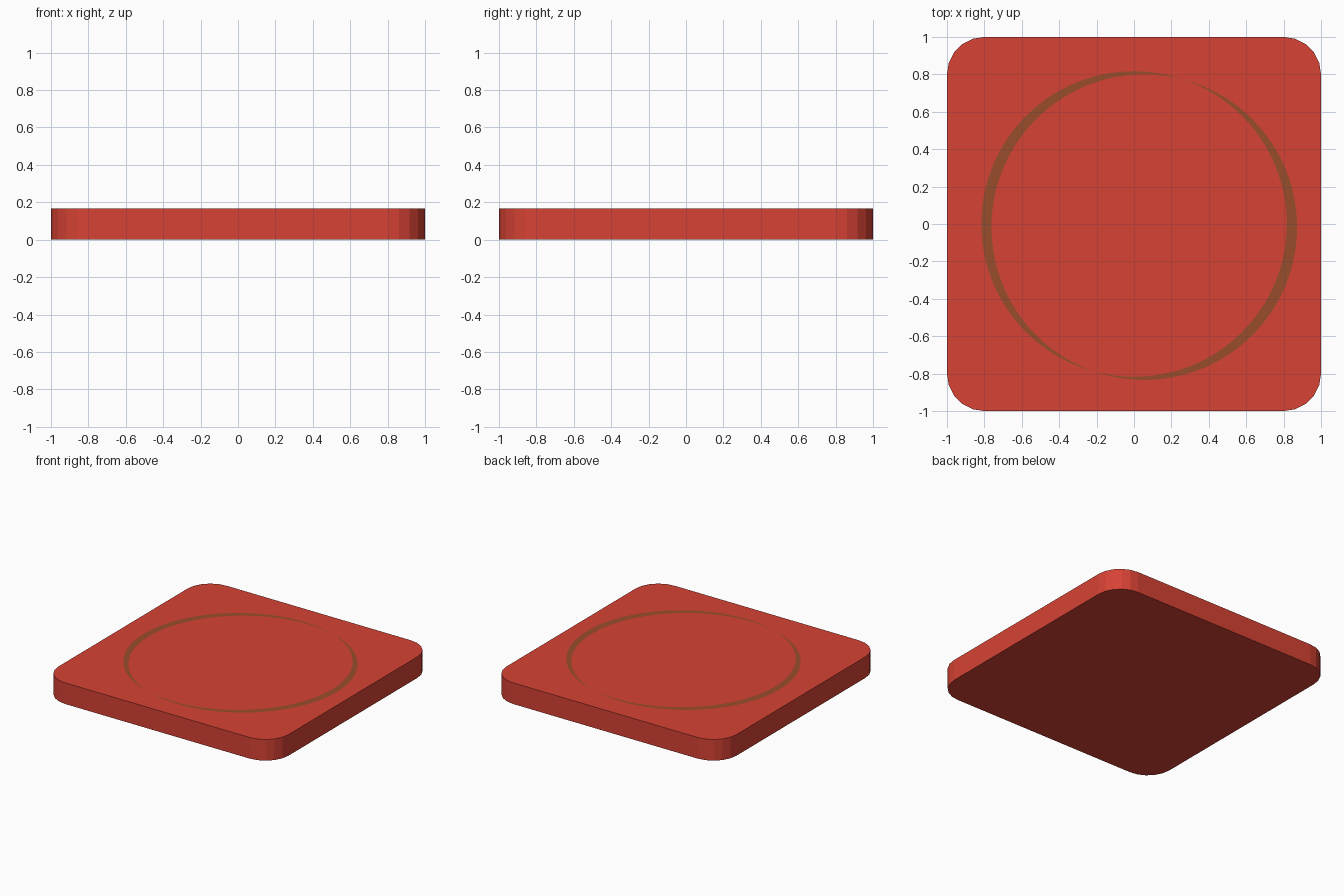
import bpy, bmesh
from math import sin, cos, pi, atan2, acos, hypot

if "Cube" in bpy.data.objects:
    bpy.data.objects.remove(bpy.data.objects["Cube"])

H = 0.167


def make_object(name, verts, faces, color):
    mesh = bpy.data.meshes.new(name)
    mesh.from_pydata(verts, [], faces)
    mat = bpy.data.materials.new(name + "_color")
    mat.diffuse_color = color
    mat.use_nodes = True
    mat.node_tree.nodes["Principled BSDF"].inputs["Base Color"].default_value = mat.diffuse_color
    mesh.materials.append(mat)
    obj = bpy.data.objects.new(name, mesh)
    bpy.context.collection.objects.link(obj)
    return obj


# Coaster body: rounded square extruded upward
R, SEG = 0.2, 5
outline = []
for q, (sx, sy) in enumerate([(1, 1), (-1, 1), (-1, -1), (1, -1)]):
    for i in range(SEG + 1):
        a = (q + i / SEG) * pi / 2
        outline.append((sx * (1 - R) + R * cos(a), sy * (1 - R) + R * sin(a)))
n = len(outline)
verts = [(x, y, z) for z in (0, H - 0.001) for x, y in outline]
faces = [list(range(n))[::-1], list(range(n, 2 * n))]
faces += [(i, (i + 1) % n, n + (i + 1) % n, n + i) for i in range(n)]
make_object("coaster_body", verts, faces, (0.68, 0.055, 0.035, 1))


# Cup stain: two crescents left between a pair of offset circles
RAD = 0.817
DX, DY = 0.055, -0.017
D = hypot(DX, DY)
DIR = atan2(DY, DX)


def crescent(name, side, steps=48):
    # local frame: u along the offset, midway between the circle centres
    tip = acos(D / 2 / RAD)
    verts = []
    for i in range(steps + 1):
        t = -1 + 2 * i / steps
        for shift, span in ((D / 2, pi - tip), (-D / 2, tip)):
            u = side * (shift + RAD * cos(t * span))
            v = side * RAD * sin(t * span)
            verts.append((DX / 2 + u * cos(DIR) - v * sin(DIR),
                          DY / 2 + u * sin(DIR) + v * cos(DIR), H))
    faces = [(2 * i + 1, 2 * i, 2 * i + 2, 2 * i + 3) for i in range(steps)]
    obj = make_object(name, verts, faces, (0.32, 0.075, 0.025, 1))
    bm = bmesh.new()
    bm.from_mesh(obj.data)
    bmesh.ops.remove_doubles(bm, verts=bm.verts, dist=1e-5)
    for f in bm.faces:
        f.normal_update()
        if f.normal.z < 0:
            f.normal_flip()
    bm.to_mesh(obj.data)
    bm.free()


crescent("stain_right", 1)
crescent("stain_left", -1)
